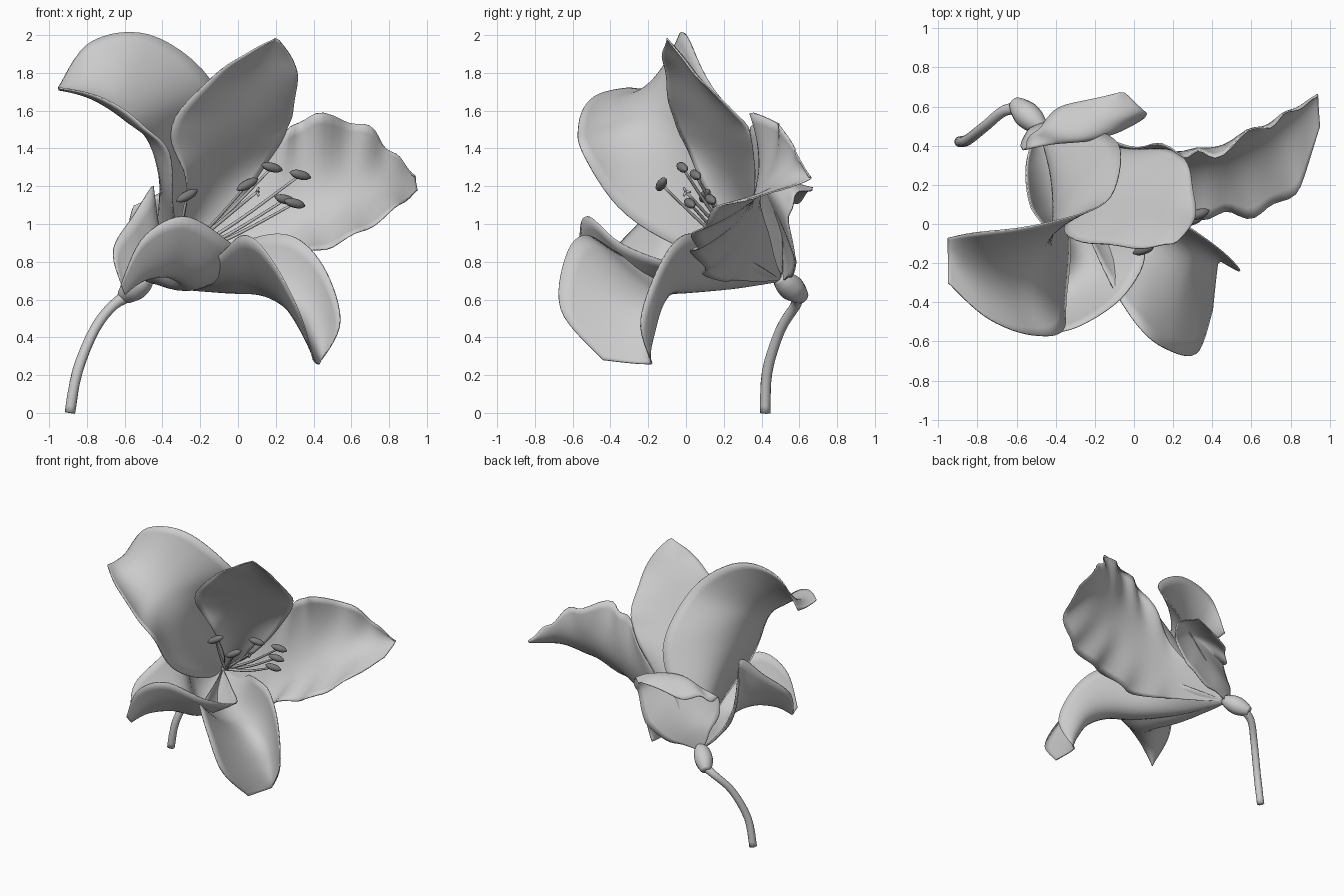
import bpy, math
from mathutils import Vector

cube = bpy.data.objects.get("Cube")
if cube:
    bpy.data.objects.remove(cube, do_unlink=True)


def material(name, value):
    mat = bpy.data.materials.new(name)
    mat.use_nodes = True
    colour = (value, value, value, 1)
    mat.diffuse_color = colour
    mat.node_tree.nodes["Principled BSDF"].inputs["Base Color"].default_value = colour
    return mat


PALE = material("pale grey", .6)
DARK = material("dark grey", .2)
BASE = Vector((-.49, .51, .7))
ROWS, COLUMNS = 40, 18


def add_mesh(name, verts, faces, mat):
    mesh = bpy.data.meshes.new(name)
    mesh.from_pydata(verts, [], faces)
    mesh.materials.append(mat)
    for poly in mesh.polygons:
        poly.use_smooth = True
    obj = bpy.data.objects.new(name, mesh)
    bpy.context.collection.objects.link(obj)
    return obj


def along(points, t):
    """Point on a smooth curve through the given points."""
    last = len(points) - 1
    i = min(int(t * last), last - 1)
    u = t * last - i
    a, b, c, d = (Vector(points[max(0, min(last, k))]) for k in range(i - 1, i + 3))
    return b + (c - a) * u / 2 + (a * 2 - b * 5 + c * 4 - d) * u**2 / 2 + (b * 3 - a - c * 3 + d) * u**3 / 2


def petal(name, edge, rib, other, ruffle=0, waves=4):
    """Sheet lofted between two edges and a midrib, rippled near the edges."""
    start = [BASE.lerp(Vector(line[0]), .08) for line in (edge, rib, other)]
    lines = [[s] + line for s, line in zip(start, (edge, rib, other))]
    verts, faces = [], []
    for r in range(ROWS + 1):
        t = r / ROWS
        a, m, b = (along(line, t) for line in lines)
        normal = (a - m).cross(b - m).cross(a - b)
        normal = normal.normalized() if normal.length > 1e-6 else Vector()
        for c in range(COLUMNS + 1):
            s = 2 * c / COLUMNS - 1
            p = m + (b - a) * s / 2 + (a + b - m * 2) * s * s / 2
            wave = math.sin(t * waves * math.tau + (s > 0) * 1.5)
            verts.append(p + normal * ruffle * wave * s * s * math.sin(t * math.pi))
    w = COLUMNS + 1
    for r in range(ROWS):
        for c in range(COLUMNS):
            k = r * w + c
            faces.append((k, k + 1, k + w + 1, k + w))
    obj = add_mesh(name, verts, faces, PALE)
    solid = obj.modifiers.new("thickness", "SOLIDIFY")
    solid.thickness = .008
    solid.offset = 0


def tube(name, points, radii, mat, sides=12, steps=16):
    """Round tube along a smooth path with a varying radius and capped ends."""
    verts, faces = [], []
    for r in range(steps + 1):
        t = r / steps
        p = along(points, t)
        heading = along(points, min(1, t + .01)) - along(points, max(0, t - .01))
        turn = heading.to_track_quat('Z', 'Y')
        rad = along([(q, 0, 0) for q in radii], t).x
        for k in range(sides):
            ang = math.tau * k / sides
            verts.append(p + turn @ Vector((math.cos(ang), math.sin(ang), 0)) * rad)
    for r in range(steps):
        for k in range(sides):
            n = (k + 1) % sides
            faces.append((r * sides + k, r * sides + n, (r + 1) * sides + n, (r + 1) * sides + k))
    faces.append(tuple(reversed(range(sides))))
    faces.append(tuple(steps * sides + k for k in range(sides)))
    return add_mesh(name, verts, faces, mat)


# Petals: edge, midrib, other edge
petal("upper_right_petal",
      [(-.27, .5, 1), (-.08, .4, 1.38), (-.12, .14, 1.72), (-.45, 0, 2), (-.78, -.04, 1.96), (-.95, -.07, 1.72)],
      [(-.42, .27, 1.05), (-.4, .02, 1.38), (-.48, -.16, 1.54), (-.62, -.24, 1.64), (-.8, -.24, 1.71), (-.95, -.18, 1.71)],
      [(-.34, .1, .82), (-.34, -.33, 1.06), (-.37, -.54, 1.37), (-.51, -.57, 1.53), (-.75, -.48, 1.68), (-.95, -.3, 1.72)],
      .008)
petal("top_petal",
      [(-.3, .25, .97), (-.28, .08, 1.24), (-.35, -.05, 1.52), (-.13, -.11, 1.78), (.06, -.12, 1.91), (.2, -.1, 1.98)],
      [(-.3, .38, .95), (-.14, .27, 1.25), (0, .17, 1.5), (.09, .07, 1.72), (.16, -.02, 1.88), (.2, -.1, 1.98)],
      [(-.15, .4, .95), (.12, .38, 1.27), (.26, .33, 1.5), (.31, .14, 1.7), (.3, 0, 1.85), (.22, -.09, 1.97)],
      .012, 4)
petal("left_petal",
      [(-.1, .42, 1), (.2, .38, 1.42), (.38, .35, 1.57), (.65, .49, 1.53), (.82, .58, 1.38), (.94, .65, 1.25)],
      [(-.15, .36, .82), (.12, .33, .98), (.38, .35, 1.12), (.6, .4, 1.18), (.8, .5, 1.22), (.94, .64, 1.23)],
      [(-.15, .28, .7), (.1, .12, .72), (.35, .05, .84), (.6, .05, .93), (.83, .17, 1.08), (.95, .5, 1.18)],
      .032, 6)
petal("front_left_petal",
      [(-.15, .35, .8), (.1, .1, .93), (.3, -.03, .93), (.46, -.15, .76), (.54, -.24, .48), (.43, -.18, .26)],
      [(-.3, .25, .66), (-.05, .02, .64), (.14, -.12, .62), (.28, -.19, .54), (.37, -.22, .4), (.42, -.25, .26)],
      [(-.3, .1, .75), (-.12, -.3, .82), (.03, -.53, .94), (.17, -.64, .82), (.32, -.66, .54), (.4, -.44, .28)])
petal("front_right_petal",
      [(-.55, .3, .82), (-.53, .1, 1), (-.45, -.05, 1.2), (-.55, -.2, 1.05), (-.66, -.38, .86), (-.6, -.5, .64)],
      [(-.42, .3, .68), (-.35, .05, .66), (-.3, -.15, .68), (-.38, -.32, .72), (-.5, -.43, .7), (-.6, -.5, .63)],
      [(-.2, .2, .75), (.05, -.1, .8), (-.04, -.35, .9), (-.28, -.52, 1.04), (-.5, -.56, .93), (-.62, -.53, .68)])
petal("back_petal",
      [(-.55, .47, .84), (-.57, .38, 1.05), (-.51, .46, 1.1), (-.38, .59, 1.12), (-.07, .67, 1.19)],
      [(-.4, .52, .86), (-.3, .47, 1.05), (-.22, .43, 1.19), (-.15, .53, 1.22), (-.07, .67, 1.19)],
      [(-.3, .55, .72), (-.08, .58, .79), (.03, .55, .98), (.06, .57, 1.14), (-.05, .67, 1.18)],
      .022, 4)

# Stem and swollen flower base
tube("stem", [(-.89, .42, 0), (-.85, .43, .22), (-.76, .5, .44), (-.66, .58, .57), (-.56, .59, .63)],
     [.028, .028, .027, .028, .035], PALE)
tube("flower_base", [(-.61, .62, .61), (-.55, .56, .66), (-.47, .49, .72)],
     [.035, .055, .068, .06, .035], PALE)

# Stamens: a thin filament with a crosswise anther
ROOT = Vector((-.35, .34, .8))
TIPS = [(.18, -.02, 1.3), (.33, .05, 1.26), (.3, .02, 1.11), (.25, .13, 1.13), (.05, -.13, 1.21), (-.27, .1, 1.15)]
for i, tip in enumerate(TIPS):
    tip = Vector(tip)
    bend = ROOT.lerp(tip, .5) + Vector((0, 0, -.02))
    tube(f"filament_{i}", [ROOT, bend, tip], [.012, .009, .007], PALE, 8, 8)
    half = Vector((.055, .02, -.015 if i < 4 else .03))
    tube(f"anther_{i}", [tip - half, tip, tip + half], [.004, .021, .025, .021, .004], DARK, 10, 10)

# Pistil with three small lobes
head = Vector((.1, 0, 1.17))
tube("pistil", [ROOT, ROOT.lerp(head, .5), head], [.014, .01, .008], PALE, 8, 8)
for k in range(3):
    ang = math.tau * k / 3
    lobe = Vector((.01, math.cos(ang) * .025, math.sin(ang) * .025))
    tube(f"stigma_lobe_{k}", [head, head + lobe], [.008, .006], PALE, 6, 2)
